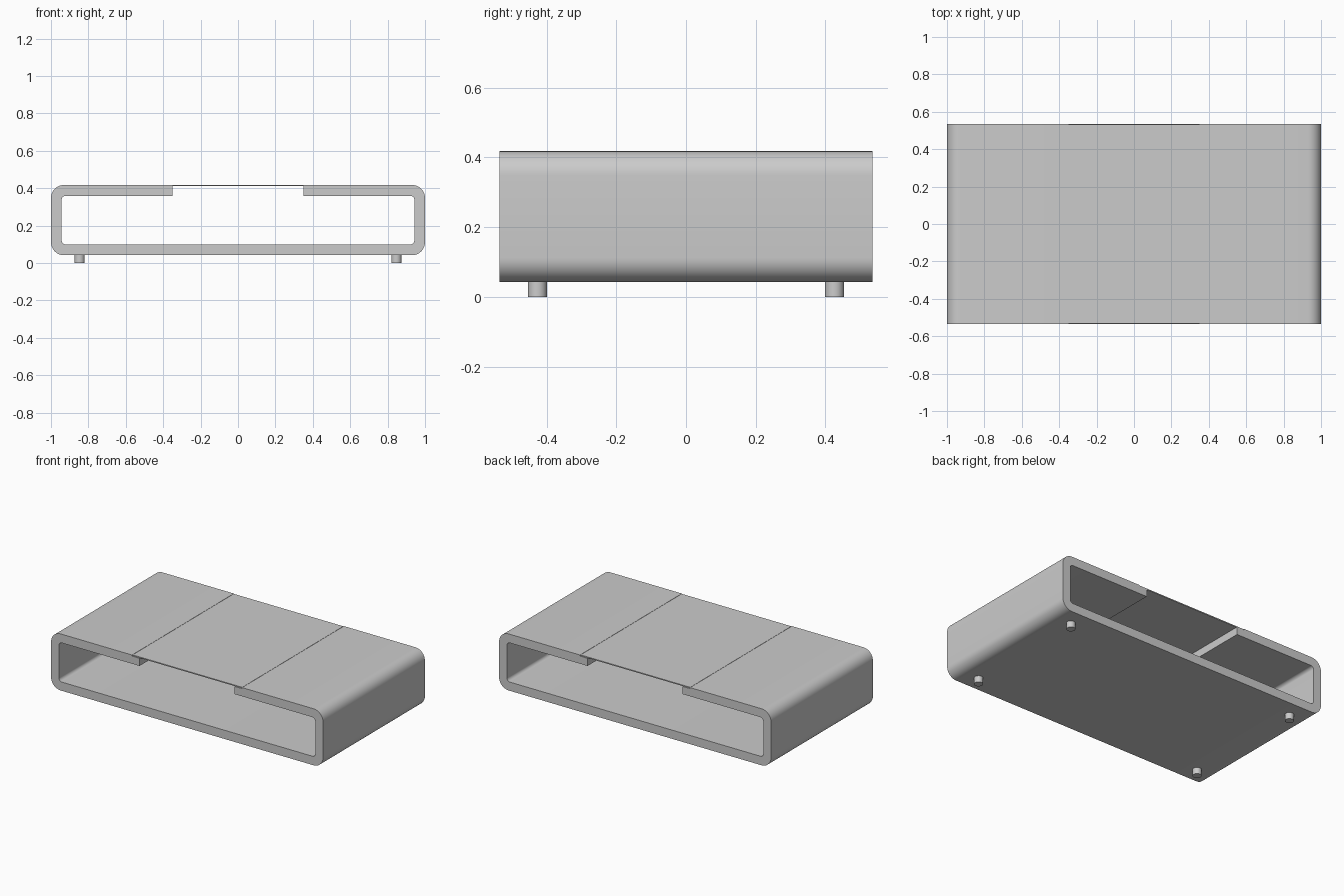
import bpy, bmesh
from math import sin, cos, pi

if "Cube" in bpy.data.objects:
    bpy.data.objects.remove(bpy.data.objects["Cube"])

DEPTH = 0.535  # half depth of the body


def arc(cx, cz, r, start, turn, n=10):
    """Quarter circle of (x, z) points, angles in quarter turns."""
    return [(cx + r * cos((start + turn * i / n) * pi / 2),
             cz + r * sin((start + turn * i / n) * pi / 2)) for i in range(n + 1)]


def finish(name, bm, smooth=True):
    bmesh.ops.recalc_face_normals(bm, faces=bm.faces)
    mesh = bpy.data.meshes.new(name)
    bm.to_mesh(mesh)
    bm.free()
    ob = bpy.data.objects.new(name, mesh)
    bpy.context.collection.objects.link(ob)
    if smooth:
        bpy.ops.object.select_all(action='DESELECT')
        ob.select_set(True)
        bpy.context.view_layer.objects.active = ob
        bpy.ops.object.shade_smooth_by_angle(angle=pi / 6)
    return ob


def extrude_profile(name, points, half_depth, smooth=True):
    bm = bmesh.new()
    face = bm.faces.new([bm.verts.new((x, -half_depth, z)) for x, z in points])
    new = bmesh.ops.extrude_face_region(bm, geom=[face])["geom"]
    bmesh.ops.translate(bm, vec=(0, 2 * half_depth, 0),
                        verts=[v for v in new if isinstance(v, bmesh.types.BMVert)])
    # extrusion keeps the starting face, so the solid is closed
    return finish(name, bm, smooth)


# Wrap-around body: right half of the section, then mirrored to close the C shape
step = [(0.35, 0.36), (0.35, 0.411), (0.405, 0.411), (0.405, 0.418)]
R, r = 0.07, 0.022
outer = arc(1 - R, 0.418 - R, R, 1, -1) + arc(1 - R, 0.042 + R, R, 0, -1)
inner = arc(0.943 - r, 0.10 + r, r, -1, 1) + arc(0.943 - r, 0.36 - r, r, 0, 1)


def mirror(points):
    return [(-x, z) for x, z in reversed(points)]


body = step + outer + mirror(outer) + mirror(step) + mirror(inner) + inner
extrude_profile("body_shell", body, DEPTH)

# Thin top panel lying in the recess
panel = [(-0.403, 0.411), (0.403, 0.411), (0.403, 0.418), (-0.403, 0.418)]
extrude_profile("top_panel", panel, DEPTH - 0.004, smooth=False)

# Four short round feet
for side, sx in (("left", -1), ("right", 1)):
    for end, sy in (("front", -1), ("back", 1)):
        bm = bmesh.new()
        bmesh.ops.create_cone(bm, cap_ends=True, segments=32,
                              radius1=0.027, radius2=0.027, depth=0.042)
        bmesh.ops.translate(bm, vec=(sx * 0.847, sy * 0.426, 0.021), verts=bm.verts)
        finish(f"{end}_{side}_foot", bm)
